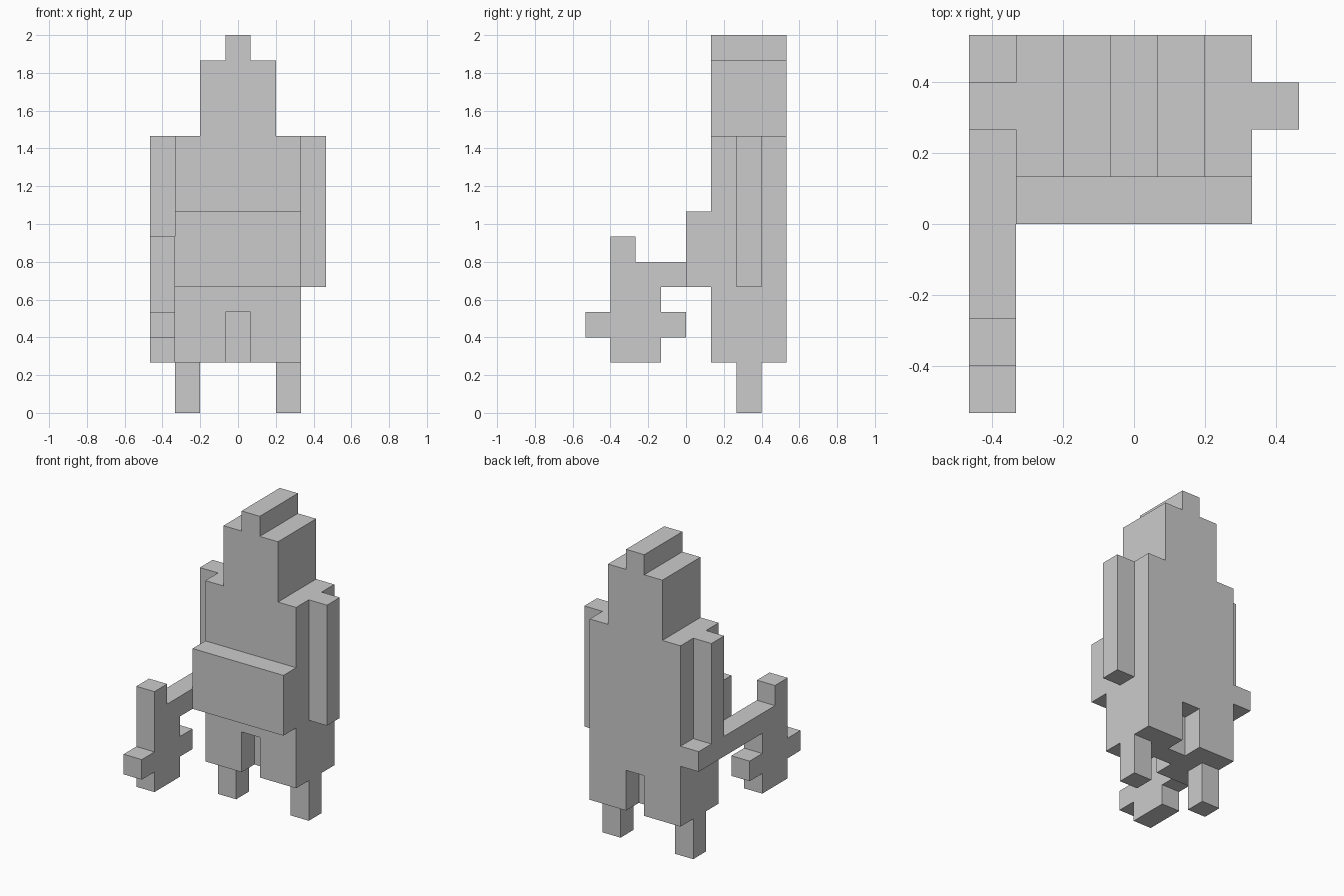
import bpy, bmesh
from mathutils import Vector

if "Cube" in bpy.data.objects:
    bpy.data.objects.remove(bpy.data.objects["Cube"])

U = 2 / 15  # one block


def prism(name, profile, axis, lo, hi):
    """Extrude a profile in block units: axis 'y' takes (x, z), axis 'x' takes (y, z)."""
    def place(p, d):
        return Vector((p[0], d, p[1]) if axis == 'y' else (d, p[0], p[1])) * U
    bm = bmesh.new()
    face = bm.faces.new([bm.verts.new(place(p, lo)) for p in profile])
    ext = bmesh.ops.extrude_face_region(bm, geom=[face])
    verts = [g for g in ext['geom'] if isinstance(g, bmesh.types.BMVert)]
    bmesh.ops.translate(bm, verts=verts, vec=place((0, 0), hi - lo))
    bmesh.ops.recalc_face_normals(bm, faces=bm.faces)
    mesh = bpy.data.meshes.new(name)
    bm.to_mesh(mesh)
    bm.free()
    obj = bpy.data.objects.new(name, mesh)
    bpy.context.collection.objects.link(obj)
    return obj


def box(name, x, y, z):
    rect = [(x[0], z[0]), (x[1], z[0]), (x[1], z[1]), (x[0], z[1])]
    return prism(name, rect, 'y', *y)


# Torso, head and crest share one stepped, symmetric outline with a skirt notch
half = [(0.5, 4), (0.5, 2), (2.5, 2), (2.5, 11), (1.5, 11), (1.5, 14), (0.5, 14), (0.5, 15)]
prism("body", half + [(-x, z) for x, z in reversed(half)], 'y', 1, 4)

# Recessed panel inside the notch, and the belly
box("notch_core", (-0.5, 0.5), (2, 3), (2, 4))
box("belly", (-2.5, 2.5), (0, 1), (5, 8))

# Legs
for side, x in (("left", -2.5), ("right", 1.5)):
    box(side + "_leg", (x, x + 1), (2, 3), (0, 2))

# Arms: the left one ends on the weapon shaft
box("right_arm", (2.5, 3.5), (2, 3), (5, 11))
box("left_arm", (-3.5, -2.5), (2, 3), (6, 11))

# Weapon: shaft running front to back with a spiked head
weapon = [(4, 5), (4, 6), (-2, 6), (-2, 7), (-3, 7), (-3, 4), (-4, 4), (-4, 3), (-3, 3),
          (-3, 2), (-1, 2), (-1, 3), (0, 3), (0, 4), (-1, 4), (-1, 5)]
prism("weapon", weapon, 'x', -3.5, -2.5)
